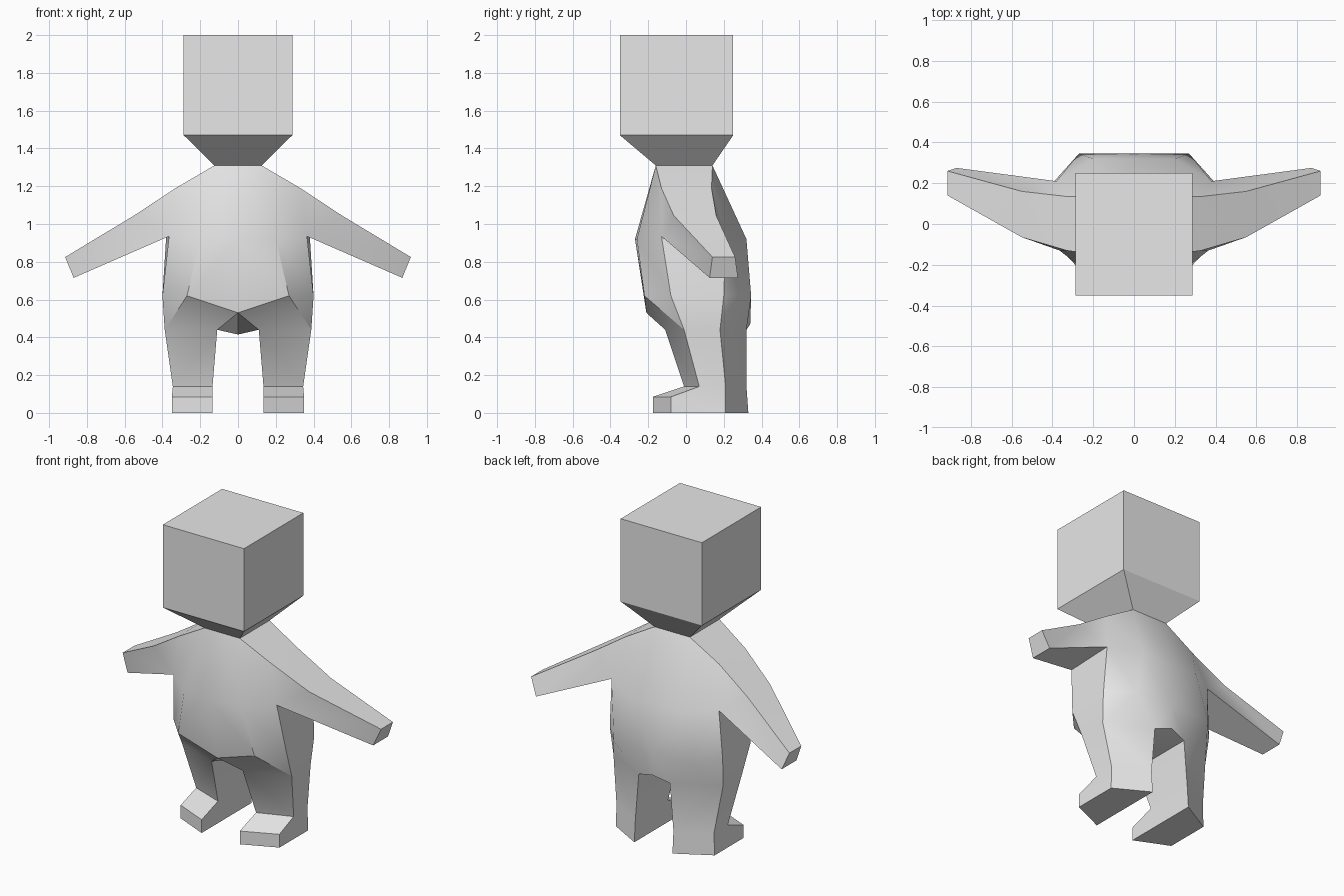
import bpy, bmesh
from mathutils import Matrix, Vector as V

if "Cube" in bpy.data.objects:
    bpy.data.objects.remove(bpy.data.objects["Cube"], do_unlink=True)

clay = bpy.data.materials.new("light_grey")
clay.use_nodes = True
clay.diffuse_color = (0.8, 0.8, 0.8, 1)
clay.node_tree.nodes["Principled BSDF"].inputs["Base Color"].default_value = clay.diffuse_color


def loft(bm, cache, first, second, closed=False):
    """Bridge two rows of points on both sides of the body; repeated points give triangles."""
    count = len(first)
    for side in (1, -1):
        def vert(p):
            key = (round(p.x * side, 3) + 0.0, round(p.y, 3), round(p.z, 3))
            if key not in cache:
                cache[key] = bm.verts.new(key)
            return cache[key]
        for i in range(count if closed else count - 1):
            j = (i + 1) % count
            ring = [vert(p) for p in (first[i], first[j], second[j], second[i])]
            corners = list(dict.fromkeys(ring))
            if len(corners) > 2 and not bm.faces.get(corners):
                bm.faces.new(corners)


def finish(bm, name):
    bmesh.ops.recalc_face_normals(bm, faces=bm.faces[:])
    mesh = bpy.data.meshes.new(name)
    bm.to_mesh(mesh)
    bm.free()
    mesh.materials.append(clay)
    obj = bpy.data.objects.new(name, mesh)
    bpy.context.collection.objects.link(obj)
    bpy.ops.object.select_all(action='DESELECT')
    obj.select_set(True)
    bpy.context.view_layer.objects.active = obj
    bpy.ops.object.shade_smooth_by_angle(angle=0.55)
    return obj


# Torso columns, each running neck or shoulder, chest, hip
mid_front = [V((0, -.16, 1.31)), V((0, -.27, .92)), V((0, -.21, .53))]
belly = [V((.125, -.16, 1.31)), V((.2, -.26, .92)), V((.27, -.22, .62))]
side_front = [V((.33, -.13, 1.19)), V((.365, -.13, .935)), V((.4, -.08, .62))]
side_back = [V((.33, .135, 1.19)), V((.38, .21, .935)), V((.4, .2, .62))]
rump = [V((.125, .14, 1.31)), V((.2, .32, .92)), V((.27, .345, .62))]
mid_back = [V((0, .14, 1.31)), V((0, .32, .92)), V((0, .345, .62))]

# Arm rings: top front, top back, bottom back, bottom front
armpit = [side_back[1], side_front[1]]
shoulder = [side_front[0], side_back[0]] + armpit
elbow = [V((.55, -.065, 1.045)), V((.55, .16, 1.045))] + armpit
hand = [V((.915, .14, .825)), V((.915, .26, .825)), V((.87, .275, .715)), V((.87, .125, .715))]


# Leg rings: inner front, outer front, outer back, inner back
def leg_ring(inner, outer, depths, z):
    return [V((x, y, z)) for x, y in zip((inner, outer, outer, inner), depths)]


thigh = leg_ring(.11, .388, (-.11, -.01, .18, .32), .44)
ankle = leg_ring(.135, .345, (-.01, .07, .21, .32), .14)
sole = leg_ring(.135, .35, (-.175, -.08, .21, .33), 0)
lift = V((0, 0, .085))
instep = [sole[0] + lift, sole[1] + lift, sole[2], sole[3]]
crotch = V((0, .1, .415))
seat = V((0, .34, .47))

bm, cache = bmesh.new(), {}
# Torso front, back and flanks
for a, b in ((mid_front, belly), (belly, side_front), (side_back, rump), (rump, mid_back)):
    loft(bm, cache, a, b)
loft(bm, cache, side_front[1:], side_back[1:])

# Shoulders and arms
loft(bm, cache, [belly[0], rump[0]], shoulder[:2])
loft(bm, cache, shoulder, elbow, closed=True)
loft(bm, cache, elbow, hand, closed=True)
loft(bm, cache, hand[:2], hand[:1:-1])

# Hips and crotch
inner_front, outer_front, outer_back, inner_back = thigh
hips = [column[2] for column in (mid_front, belly, side_front, side_back, rump)]
loft(bm, cache, hips, [inner_front, outer_front, outer_front, outer_back, outer_back])
loft(bm, cache, [mid_back[2], rump[2], rump[2]], [seat, inner_back, outer_back])
loft(bm, cache, [mid_front[2], inner_front, inner_back, seat], [crotch] * 4)

# Legs and feet
for upper, lower in ((thigh, ankle), (ankle, instep), (instep, sole)):
    loft(bm, cache, upper, lower, closed=True)
loft(bm, cache, sole[:2], sole[:1:-1])
finish(bm, "body")

# Head block tapering down to the neck
bm = bmesh.new()
bmesh.ops.create_cube(bm, size=1, matrix=Matrix.Translation((0, -.05, 1.735))
                      @ Matrix.Diagonal((.575, .6, .53, 1)))
base = min(bm.faces, key=lambda f: f.calc_center_median().z)
neck = bmesh.ops.extrude_face_region(bm, geom=[base])["geom"]
for v in (g for g in neck if isinstance(g, bmesh.types.BMVert)):
    v.co = (.125 if v.co.x > 0 else -.125, .14 if v.co.y > 0 else -.16, 1.31)
bm.faces.ensure_lookup_table()
spare = [f for f in bm.faces if all(abs(e.verts[0].co.z - e.verts[1].co.z) < .01 for e in f.edges)
         and f.calc_center_median().z < 1.6]
bmesh.ops.delete(bm, geom=spare, context='FACES')
finish(bm, "head")
